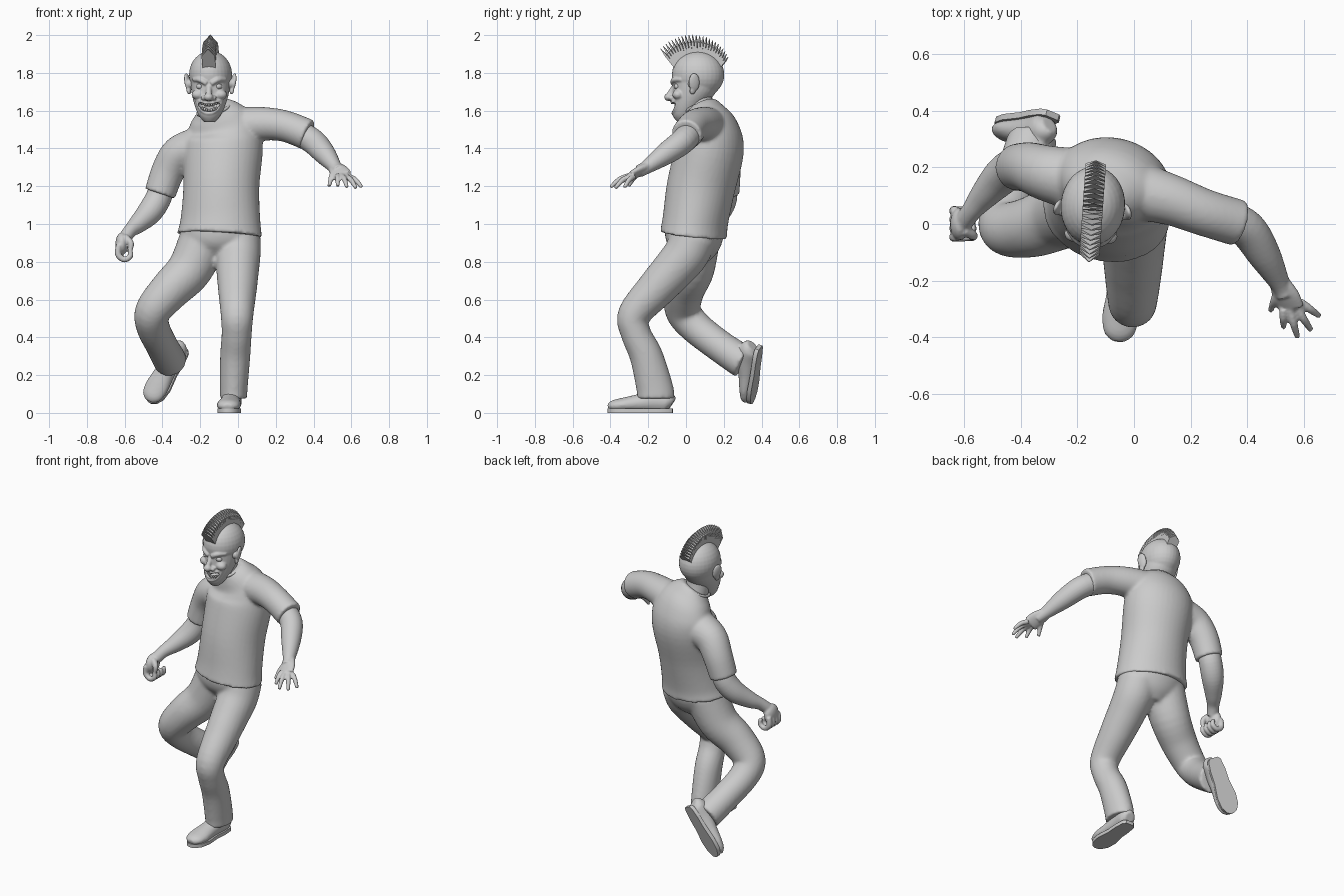
import bpy, bmesh, math
from mathutils import Vector, Matrix

if "Cube" in bpy.data.objects:
    bpy.data.objects.remove(bpy.data.objects["Cube"])

V = Vector


def finish(bm, name, voxel=0, smooth=5, angle=None):
    bmesh.ops.recalc_face_normals(bm, faces=bm.faces[:])
    me = bpy.data.meshes.new(name)
    bm.to_mesh(me)
    bm.free()
    ob = bpy.data.objects.new(name, me)
    bpy.context.collection.objects.link(ob)
    if voxel:
        r = ob.modifiers.new("fuse", 'REMESH')
        r.mode = 'VOXEL'
        r.voxel_size = voxel
        r.use_smooth_shade = True
        s = ob.modifiers.new("soften", 'SMOOTH')
        s.iterations = smooth
    elif angle:
        me.shade_smooth()
        me.set_sharp_from_angle(angle=math.radians(angle))
    return ob


def tube(bm, pts, side=(1, 0, 0), steps=5, n=24, flat=False):
    """Loft ellipses through points (x, y, z, half width, half depth)."""
    pts = [V(p if len(p) == 5 else (*p, p[3])) for p in pts]
    path = []
    for i in range(len(pts) - 1):
        a, b, c, d = (pts[max(i - 1, 0)], pts[i], pts[i + 1], pts[min(i + 2, len(pts) - 1)])
        for k in range(steps):
            t = k / steps
            path.append(0.5 * (2 * b + (c - a) * t + (2 * a - 5 * b + 4 * c - d) * t * t
                               + (3 * b - a - 3 * c + d) * t ** 3))
    path.append(pts[-1])
    rings = []
    for i, p in enumerate(path):
        t = V((path[min(i + 1, len(path) - 1)] - path[max(i - 1, 0)])[:3]).normalized()
        if flat:
            t = V((0, 0, 1))
        u = V(side)
        u = (u - t * u.dot(t)).normalized()
        w = t.cross(u)
        c = V(p[:3])
        rings.append([bm.verts.new(c + u * p[3] * math.cos(q) + w * p[4] * math.sin(q))
                      for q in (2 * math.pi * j / n for j in range(n))])
    for r, s in zip(rings, rings[1:]):
        for j in range(n):
            bm.faces.new((r[j], r[(j + 1) % n], s[(j + 1) % n], s[j]))
    bm.faces.new(rings[0][::-1])
    bm.faces.new(rings[-1])


def ball(bm, c, r, rot=None, seg=24):
    m = Matrix.Translation(c) @ (rot or Matrix()) @ Matrix.Diagonal((*r, 1))
    bmesh.ops.create_uvsphere(bm, u_segments=seg, v_segments=seg // 2, radius=1, matrix=m)


# Shirt: leaning torso with two sleeves
bm = bmesh.new()
tube(bm, [(-.097, .04, .94, .228, .176), (-.093, .05, 1.02, .213, .172), (-.088, .08, 1.2, .202, .18),
          (-.08, .128, 1.4, .213, .178), (-.085, .13, 1.5, .2, .15),
          (-.108, .105, 1.575, .15, .11), (-.126, .085, 1.618, .092, .085)],
     side=(1, -.2, .1), n=40)
tube(bm, [(-.22, .16, 1.4, .11), (-.31, .18, 1.37, .098), (-.37, .2, 1.28, .089), (-.413, .2, 1.16, .083)],
     side=(0, 1, 0))
tube(bm, [(.0, .12, 1.515, .105), (.13, .085, 1.53, .09), (.25, .04, 1.518, .083), (.37, .003, 1.472, .083)],
     side=(0, 1, 0))
finish(bm, "shirt", .01, 5)

# Trousers: pelvis, standing leg, raised leg
bm = bmesh.new()
tube(bm, [(-.097, .042, .99, .205, .155), (-.1, .045, .92, .204, .152), (-.1, .045, .86, .16, .125),
          (-.1, .04, .8, .08, .07)], n=40)
tube(bm, [(-.005, .04, .93, .125), (.0, -.0, .84, .12), (-.002, -.07, .755, .113), (-.003, -.16, .655, .103),
          (-.005, -.275, .52, .087), (-.007, -.265, .42, .08), (-.015, -.21, .3, .08, .088),
          (-.023, -.165, .13, .074, .098), (-.023, -.16, .075, .072, .1)])
tube(bm, [(-.18, .05, .92, .13), (-.255, .03, .76, .12), (-.36, -.01, .65, .108), (-.45, -.015, .54, .095),
          (-.45, .05, .455, .088), (-.405, .17, .36, .085), (-.365, .28, .285, .088), (-.358, .305, .27, .088)])
finish(bm, "trousers", .011, 6)

# Shoes: local heel at origin, toe along -y, sole on z = 0
def shoe(name, heel, toe, up):
    f = (V(toe) - V(heel)).normalized()
    up = V(up)
    up = (up - f * up.dot(f)).normalized()
    m = Matrix((f.cross(up) * -1, -f, up)).transposed().to_4x4()
    m = Matrix.Translation(heel) @ m
    upper, sole = bmesh.new(), bmesh.new()
    tube(upper, [(0, -.004, .045, .03, .035), (0, -.03, .058, .05, .055), (0, -.1, .063, .052, .06),
                 (0, -.18, .052, .056, .047), (0, -.26, .043, .064, .038), (0, -.315, .037, .054, .03),
                 (0, -.343, .03, .026, .016)])
    tube(upper, [(0, -.075, .05, .048, .065), (0, -.07, .14, .045, .055)])
    outline = [(0, .026), (.018, .042), (.08, .05), (.15, .05), (.24, .063), (.3, .056), (.335, .034), (.347, .012)]
    loop = [(w, -y) for y, w in outline] + [(-w, -y) for y, w in outline[::-1]]
    face = sole.faces.new([sole.verts.new((x, y, 0)) for x, y in loop])
    ext = bmesh.ops.extrude_face_region(sole, geom=[face])
    for v in ext['geom']:
        if isinstance(v, bmesh.types.BMVert):
            v.co.z = .022
    finish(upper, name + "_upper", .007, 3).matrix_world = m
    finish(sole, name + "_sole", angle=40).matrix_world = m


shoe("standing_shoe", (-.028, -.07, 0), (-.055, -.42, 0), (0, 0, 1))
shoe("raised_shoe", (-.285, .395, .345), (-.46, .355, .06), (-.42, -1, 0))

# Arm with open hand
bm = bmesh.new()
tube(bm, [(.32, .025, 1.485, .066), (.40, -.02, 1.435, .067), (.46, -.11, 1.37, .058),
          (.515, -.21, 1.3, .036), (.535, -.25, 1.28, .034)])
tube(bm, [(.51, -.2, 1.303, .036, .026), (.535, -.25, 1.278, .05, .024), (.555, -.295, 1.253, .05, .018)],
     side=(1, -.5, 0))
for base, tip in (((.586, -.275, 1.25), (.655, -.325, 1.195)), ((.572, -.295, 1.252), (.625, -.375, 1.19)),
                  ((.55, -.302, 1.255), (.577, -.40, 1.195)), ((.527, -.3, 1.255), (.528, -.365, 1.2)),
                  ((.508, -.235, 1.28), (.482, -.305, 1.2))):
    b, t = V(base), V(tip)
    mid = (b + t) / 2 + V((0, 0, .012))
    tube(bm, [(*b, .015), (*mid, .0145), (*t, .01)], side=(.9, -.4, .3), n=12)
finish(bm, "open_hand_arm", .006, 3)

# Arm with curled hand
bm = bmesh.new()
tube(bm, [(-.4, .205, 1.2, .066), (-.425, .2, 1.13, .069), (-.47, .165, 1.06, .066), (-.53, .1, 1.0, .05),
          (-.57, .05, .965, .037), (-.6, .01, .925, .035)], side=(0, 1, 0))
ball(bm, (-.615, .0, .895), (.034, .058, .06))
for i in range(4):
    y = .047 - .031 * i
    tube(bm, [(-.63, y, .89, .016), (-.635, y, .84, .017), (-.603, y, .812, .016), (-.57, y, .83, .015),
              (-.572, y, .865, .012)], side=(0, 1, 0), n=12)
tube(bm, [(-.6, -.02, .93, .02), (-.568, -.04, .9, .017), (-.57, -.045, .86, .012)], side=(0, 1, 0), n=12)
finish(bm, "curled_hand_arm", .006, 3)

# Neck and collar
bm = bmesh.new()
tube(bm, [(-.115, .1, 1.54, .08), (-.135, .075, 1.62, .072), (-.14, .065, 1.7, .07)])
finish(bm, "neck", angle=60)
bpy.ops.mesh.primitive_torus_add(location=(-.127, .083, 1.61), rotation=(.28, -.3, 0), major_radius=.088,
                                 minor_radius=.009, major_segments=40, minor_segments=10)
bpy.context.object.name = "collar"
bpy.ops.object.shade_smooth()

# Head pose shared by all head parts (local x, y around the head axis)
pose = Matrix.Translation((-.146, .05, 0)) @ Matrix.Rotation(math.radians(-4), 4, 'Z')
bm = bmesh.new()
ball(bm, (0, .014, 1.79), (.114, .139, .126), seg=32)
tube(bm, [(0, -.07, 1.54, .028, .026), (0, -.058, 1.575, .058, .062), (0, -.036, 1.63, .082, .086),
          (0, -.005, 1.7, .1, .115), (0, .01, 1.78, .108, .125)], flat=True, n=32)
ball(bm, (0, -.142, 1.672), (.025, .024, .021))                     # nose tip
tube(bm, [(0, -.105, 1.74, .013), (0, -.137, 1.685, .016)])         # nose bridge
for s in (-1, 1):
    ball(bm, (s * .024, -.125, 1.667), (.017, .016, .014))          # nostrils
    ball(bm, (s * .06, -.088, 1.685), (.034, .03, .026))            # cheeks
    tube(bm, [(s * .012, -.12, 1.742, .012), (s * .045, -.112, 1.762, .014), (s * .085, -.07, 1.765, .01)],
         side=(0, 0, 1), n=12)                                      # brows
# lips: a wide grin with raised corners
top = [(-.07, -.082, 1.663), (-.038, -.113, 1.645), (0, -.124, 1.64), (.038, -.113, 1.645), (.07, -.082, 1.663)]
low = [(-.07, -.082, 1.663), (-.045, -.106, 1.607), (0, -.12, 1.585), (.045, -.106, 1.607), (.07, -.082, 1.663)]
for row in (top, low):
    tube(bm, [(*p, .008) for p in row], side=(0, 0, 1), n=12)
head = finish(bm, "head", .0055, 3)
head.matrix_world = pose

# Mouth hollow
bm = bmesh.new()
ball(bm, (0, -.11, 1.616), (.045, .05, .021))
for s in (-1, 1):
    ball(bm, (s * .036, -.1, 1.632), (.022, .03, .014))
cut = finish(bm, "mouth_cutter", .004, 2)
cut.matrix_world = pose
cut.hide_render = True
cut.hide_viewport = True
mod = head.modifiers.new("mouth", 'BOOLEAN')
mod.operation = 'DIFFERENCE'
mod.object = cut

# Teeth, eyes and ears
bm = bmesh.new()
for i in range(-3, 4):
    for z in (1.631, 1.602):
        ball(bm, (i * .0125, -.106 + abs(i) * .005, z + abs(i) * .003), (.0065, .006, .01), seg=10)
finish(bm, "teeth", angle=60).matrix_world = pose
bm = bmesh.new()
for s in (-1, 1):
    ball(bm, (s * .047, -.092, 1.728), (.022, .019, .016))
finish(bm, "eyes", angle=60).matrix_world = pose
bm = bmesh.new()
for s in (-1, 1):
    tilt = Matrix.Rotation(s * .18, 4, 'Y') @ Matrix.Rotation(s * .35, 4, 'Z')
    ball(bm, (s * .121, .002, 1.75), (.013, .03, .05), tilt)
    ball(bm, (s * .114, -.008, 1.705), (.011, .016, .02), tilt)
    bmesh.ops.create_cone(bm, cap_ends=True, segments=12, radius1=.03, radius2=.02, depth=.03,
                          matrix=Matrix.Translation((s * .106, -.006, 1.742)) @ Matrix.Rotation(s * 1.57, 4, 'Y'))
finish(bm, "ears", .005, 2).matrix_world = pose

# Mohawk: a fan of pointed blades over the crown
bm = bmesh.new()
N = 24
for i in range(N):
    t = i / (N - 1)
    a = math.radians(22 + 134 * t)
    d = math.radians(50 + 82 * t)
    base = V((0, .014 - .13 * math.cos(a), 1.79 + .118 * math.sin(a)))
    out = V((0, -math.cos(d), math.sin(d)))
    thick = V((0, math.sin(d), math.cos(d))) * .0085
    L = .122 - .06 * t
    shape = [(-.034, -.01), (.034, -.01), (.036, L * .6), (0, L), (-.036, L * .6)]
    rows = [[bm.verts.new(base + V((x, 0, 0)) + out * h + thick * s * (1 - .85 * (max(h, 0) / L) ** 2))
             for x, h in shape] for s in (-1, 1)]
    bm.faces.new(rows[0])
    bm.faces.new(rows[1][::-1])
    for j in range(5):
        k = (j + 1) % 5
        bm.faces.new((rows[0][k], rows[0][j], rows[1][j], rows[1][k]))
finish(bm, "mohawk").matrix_world = pose
